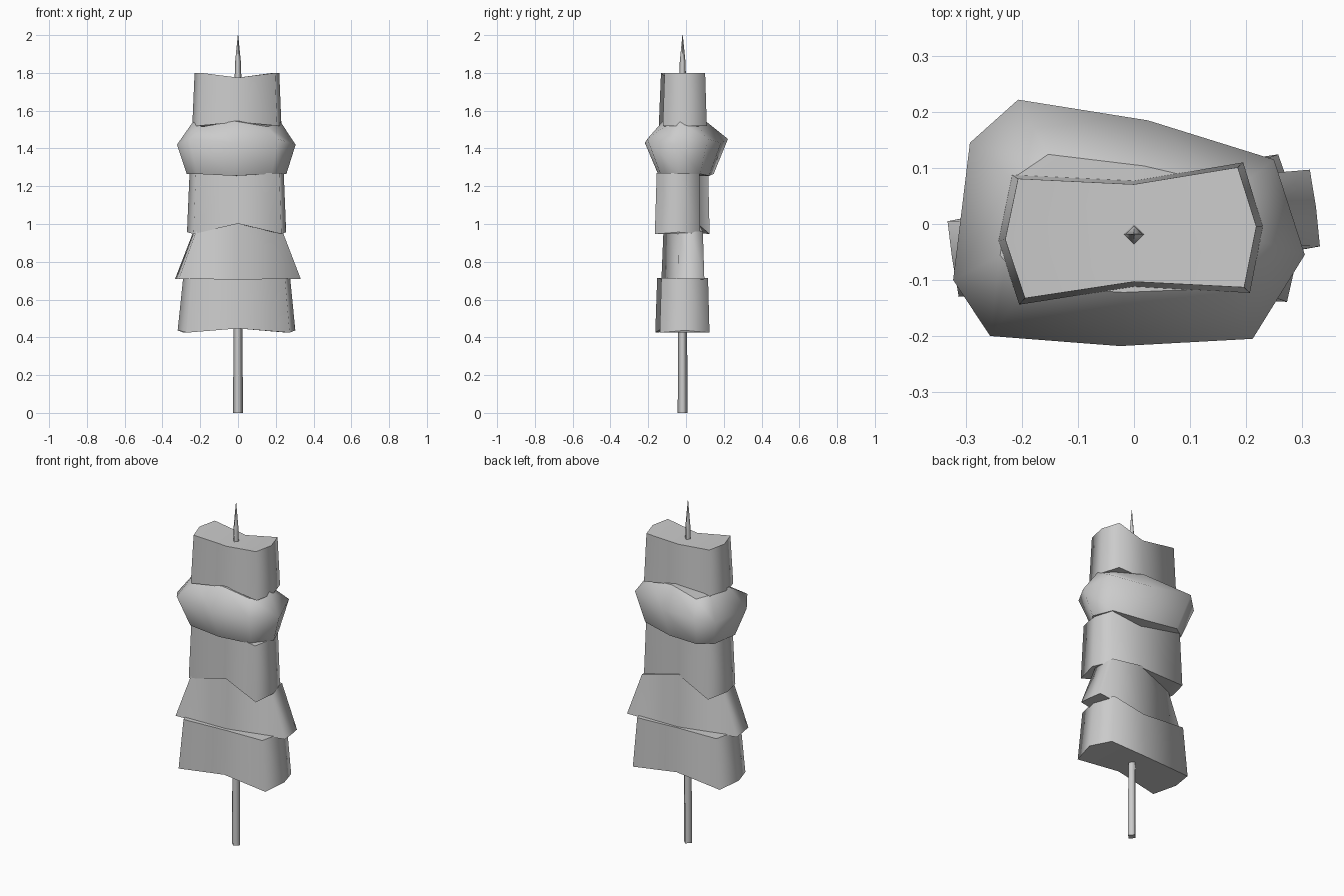
import bpy, bmesh

cube = bpy.data.objects.get("Cube")
if cube:
    bpy.data.objects.remove(cube, do_unlink=True)

grey = bpy.data.materials.new("plain grey")
grey.use_nodes = True
colour = (0.6, 0.6, 0.6, 1)
grey.diffuse_color = colour
grey.node_tree.nodes["Principled BSDF"].inputs["Base Color"].default_value = colour

BACK_MID, FRONT_MID = 1, 5   # outline points where the long sides bend
ENDS = (3, 7, 8)             # outline points on the short sides


def finish(name, bm):
    bmesh.ops.recalc_face_normals(bm, faces=bm.faces)
    for face in bm.faces:
        face.smooth = True
    mesh = bpy.data.meshes.new(name)
    bm.to_mesh(mesh)
    bm.free()
    mesh.materials.append(grey)
    obj = bpy.data.objects.new(name, mesh)
    bpy.context.collection.objects.link(obj)


def bridge(bm, loops):
    for low, high in zip(loops, loops[1:]):
        n = len(low)
        for i in range(n):
            j = (i + 1) % n
            bm.faces.new((low[i], low[j], high[j], high[i]))


def chunk(name, outline, rings):
    """Loft an outline; each ring is z, x scale, y scale, lift of side middles, lift of ends."""
    bm = bmesh.new()
    loops = []
    for z, sx, sy, lift, end_lift in rings:
        loop = []
        for i, (x, y) in enumerate(outline):
            rise = lift if i in (BACK_MID, FRONT_MID) else end_lift if i in ENDS else 0
            loop.append(bm.verts.new((x * sx, y * sy, z + rise)))
        loops.append(loop)
    bridge(bm, loops)
    # Caps are folded across the middle and keep crisp rims
    for loop in (loops[0], loops[-1]):
        bm.faces.new(loop[BACK_MID:FRONT_MID + 1])
        bm.faces.new(loop[:BACK_MID + 1] + loop[FRONT_MID:])
        for a, b in zip(loop, loop[1:] + loop[:1]):
            bm.edges.get((a, b)).smooth = False
    finish(name, bm)


# Outlines run from the back left corner, along the back, round to the front
pinched = [(-.218, .088), (0, .077), (.195, .11), (.23, -.005),
           (.207, -.123), (0, -.112), (-.205, -.144), (-.242, -.03)]
skewed = [(-.23, .125), (0, .06), (.22, .075), (.255, -.04),
          (.23, -.165), (0, -.11), (-.235, -.12), (-.27, 0)]
slanted = [(-.333, .005), (0, .07), (.314, .097), (.325, .03),
           (.332, -.04), (0, -.1), (-.313, -.13), (-.325, -.06)]
bulging = [(-.207, .222), (.025, .185), (.25, .115), (.305, -.055),
           (.212, -.205), (-.025, -.218), (-.257, -.2), (-.323, -.1), (-.293, .145)]

# Food pieces from bottom to top
chunk("bottom_chunk", pinched,
      [(.425, 1.32, 1.13, .022, .012), (.715, 1.2, 1.06, -.01, 0)])
chunk("flared_chunk", slanted,
      [(.71, 1, 1, -.012, 0), (.96, .71, .92, .05, 0)])
chunk("middle_chunk", skewed,
      [(.947, 1, 1, .055, .01), (1.27, .95, .94, 0, 0)])
chunk("bulging_chunk", bulging,
      [(1.265, .84, .66, -.01, 0), (1.45, 1, 1, -.02, -.03), (1.515, .74, .56, .03, .025)])
chunk("top_chunk", pinched,
      [(1.52, 1, 1, .02, 0), (1.8, .95, .92, -.025, 0)])

# Four-sided stick with a pointed tip
bm = bmesh.new()
loops = []
for z, r in ((0, .026), (1.77, .018), (1.86, .015), (2, .001)):
    loops.append([bm.verts.new((x * r, y * r - .018, z))
                  for x, y in ((1, 0), (0, 1), (-1, 0), (0, -1))])
bridge(bm, loops)
for loop in (loops[0], loops[-1]):
    bm.faces.new(loop)
    for a, b in zip(loop, loop[1:] + loop[:1]):
        bm.edges.get((a, b)).smooth = False
finish("stick", bm)
